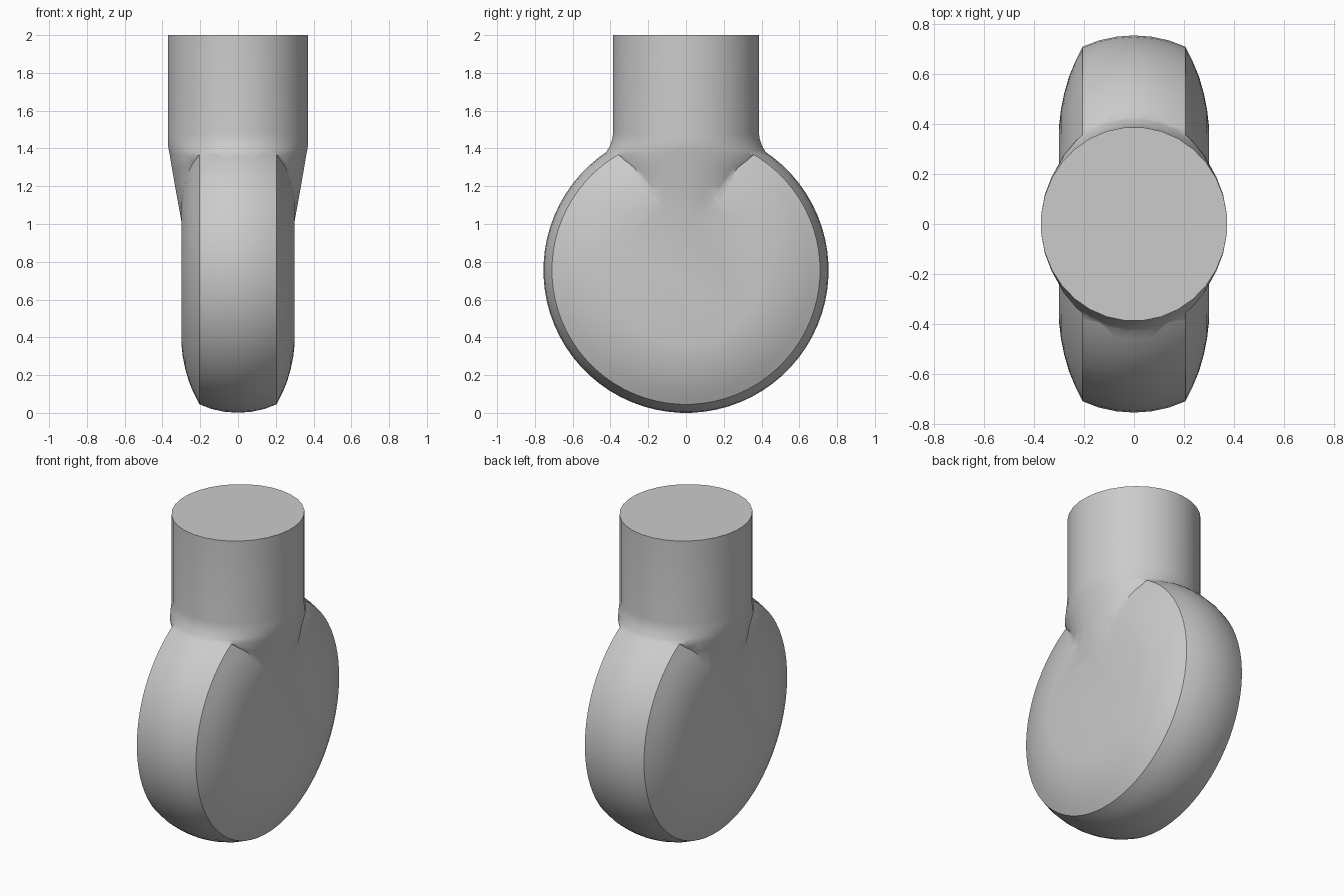
import bpy, bmesh, math

if "Cube" in bpy.data.objects:
    bpy.data.objects.remove(bpy.data.objects["Cube"])

grey = bpy.data.materials.new("plain grey")
grey.diffuse_color = (0.6, 0.6, 0.6, 1)
grey.use_nodes = True
grey.node_tree.nodes["Principled BSDF"].inputs["Base Color"].default_value = grey.diffuse_color


def loft(name, rings):
    """Skin a list of closed rings and cap both ends."""
    bm = bmesh.new()
    loops = [[bm.verts.new(p) for p in ring] for ring in rings]
    n = len(loops[0])
    for a, b in zip(loops, loops[1:]):
        for i in range(n):
            j = (i + 1) % n
            bm.faces.new((a[i], a[j], b[j], b[i]))
    bm.faces.new(loops[0])
    bm.faces.new(loops[-1])
    bmesh.ops.recalc_face_normals(bm, faces=bm.faces)
    me = bpy.data.meshes.new(name)
    bm.to_mesh(me)
    bm.free()
    me.materials.append(grey)
    ob = bpy.data.objects.new(name, me)
    bpy.context.collection.objects.link(ob)
    return ob


def circle(n):
    return [(math.cos(2 * math.pi * (i + 0.5) / n),
             math.sin(2 * math.pi * (i + 0.5) / n)) for i in range(n)]


# Round disc standing on edge, turned about the x axis
R = 0.755
half = [(0.0, R), (0.07, 0.75), (0.14, 0.735), (0.205, 0.71), (0.235, 0.65),
        (0.26, 0.59), (0.28, 0.52), (0.292, 0.46), (0.299, 0.40)]
profile = [(-x, r) for x, r in reversed(half[1:])] + half
disc = loft("disc_with_neck",
            [[(x, r * c, R + r * s) for c, s in circle(72)] for x, r in profile])

# Oval neck: tapers into the disc sides and flares onto its rim
sections = [(0.80, 0.262, 0.36), (1.20, 0.335, 0.38), (1.30, 0.352, 0.40),
            (1.365, 0.363, 0.435), (1.39, 0.368, 0.418), (1.42, 0.373, 0.402),
            (1.45, 0.373, 0.392), (1.48, 0.373, 0.388), (2.0, 0.373, 0.388)]
neck = loft("neck_joint",
            [[(a * c, b * s, z) for c, s in circle(32)] for z, a, b in sections])

# Fuse the two into one skin
mod = disc.modifiers.new("join", 'BOOLEAN')
mod.operation = 'UNION'
mod.solver = 'EXACT'
mod.object = neck
bpy.context.view_layer.objects.active = disc
disc.select_set(True)
bpy.ops.object.modifier_apply(modifier=mod.name)
bpy.data.objects.remove(neck)
bpy.ops.object.shade_smooth_by_angle(angle=math.radians(35))
